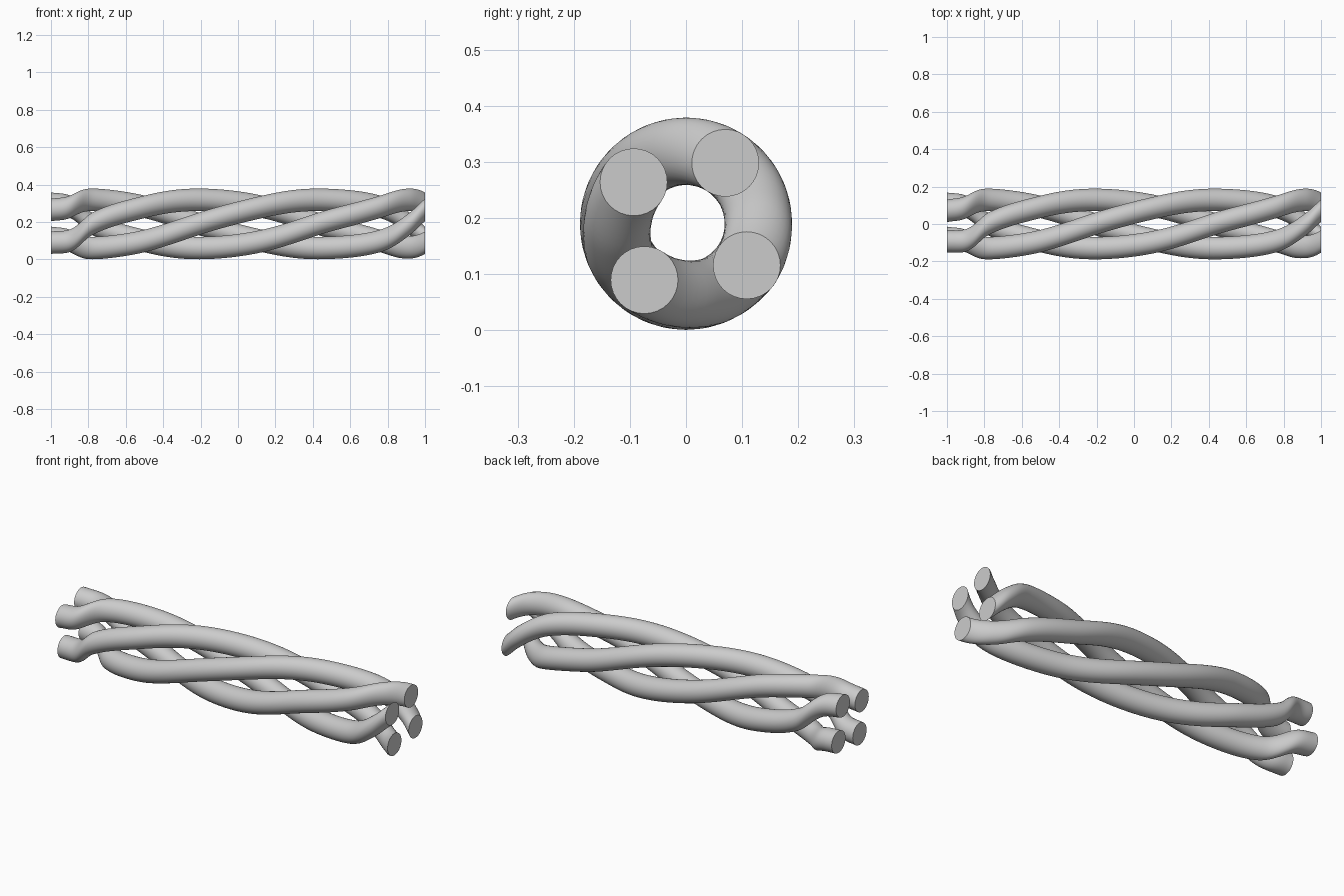
import bpy, bmesh
from math import sin, cos, pi, radians

if "Cube" in bpy.data.objects:
    bpy.data.objects.remove(bpy.data.objects["Cube"])

CENTRE_Z, HELIX_R, TUBE_R = 0.19, 0.129, 0.06
SIDES, STEPS = 32, 100

# twist of the rope along x (position, degrees): one full turn, tighter at the ends
TWIST = [(-1, 57), (-0.9, 46), (-0.78, 0), (-0.5, -45), (-0.21, -90), (0.13, -135),
         (0.43, -180), (0.76, -225), (0.92, -270), (1, -303)]
# small shifts (y, z) of each strand's cut ends
END_SHIFT = [(0, 0), (0.015, 0.004), (-0.004, 0.008), (0, -0.004)]


def slope(i):
    a, b = TWIST[max(i - 1, 0)], TWIST[min(i + 1, len(TWIST) - 1)]
    return (b[1] - a[1]) / (b[0] - a[0])


def twist(x):
    """Smooth (Hermite) interpolation of the twist table."""
    i = max(k for k in range(len(TWIST) - 1) if TWIST[k][0] <= x + 1e-9)
    (x0, a0), (x1, a1) = TWIST[i], TWIST[i + 1]
    h = x1 - x0
    t = (x - x0) / h
    return ((2*t**3 - 3*t**2 + 1) * a0 + (t**3 - 2*t**2 + t) * h * slope(i)
            + (3*t**2 - 2*t**3) * a1 + (t**3 - t**2) * h * slope(i + 1))


def make_strand(k):
    bm = bmesh.new()
    rings = []
    for s in range(STEPS + 1):
        x = -cos(pi * s / STEPS) * 0.5 + (2 * s / STEPS - 1) * 0.5  # denser at ends
        a = radians(twist(x) + 90 * k)
        w = max(0, (abs(x) - 0.85) / 0.15)
        y = HELIX_R * cos(a) + w * END_SHIFT[k][0]
        z = CENTRE_Z + HELIX_R * sin(a) + w * END_SHIFT[k][1]
        rings.append([bm.verts.new((x, y + TUBE_R * cos(2*pi*j/SIDES),
                                    z + TUBE_R * sin(2*pi*j/SIDES)))
                      for j in range(SIDES)])
    for r0, r1 in zip(rings, rings[1:]):
        for j in range(SIDES):
            n = (j + 1) % SIDES
            bm.faces.new((r0[j], r0[n], r1[n], r1[j]))
    # flat cut ends
    bm.faces.new(rings[0])
    bm.faces.new(rings[-1])
    bmesh.ops.recalc_face_normals(bm, faces=bm.faces)
    mesh = bpy.data.meshes.new("rope_strand")
    bm.to_mesh(mesh)
    bm.free()
    obj = bpy.data.objects.new(f"rope_strand_{k + 1}", mesh)
    bpy.context.collection.objects.link(obj)
    bpy.ops.object.select_all(action='DESELECT')
    obj.select_set(True)
    bpy.context.view_layer.objects.active = obj
    bpy.ops.object.shade_smooth_by_angle(angle=radians(40))


# four twisted strands
for k in range(4):
    make_strand(k)
